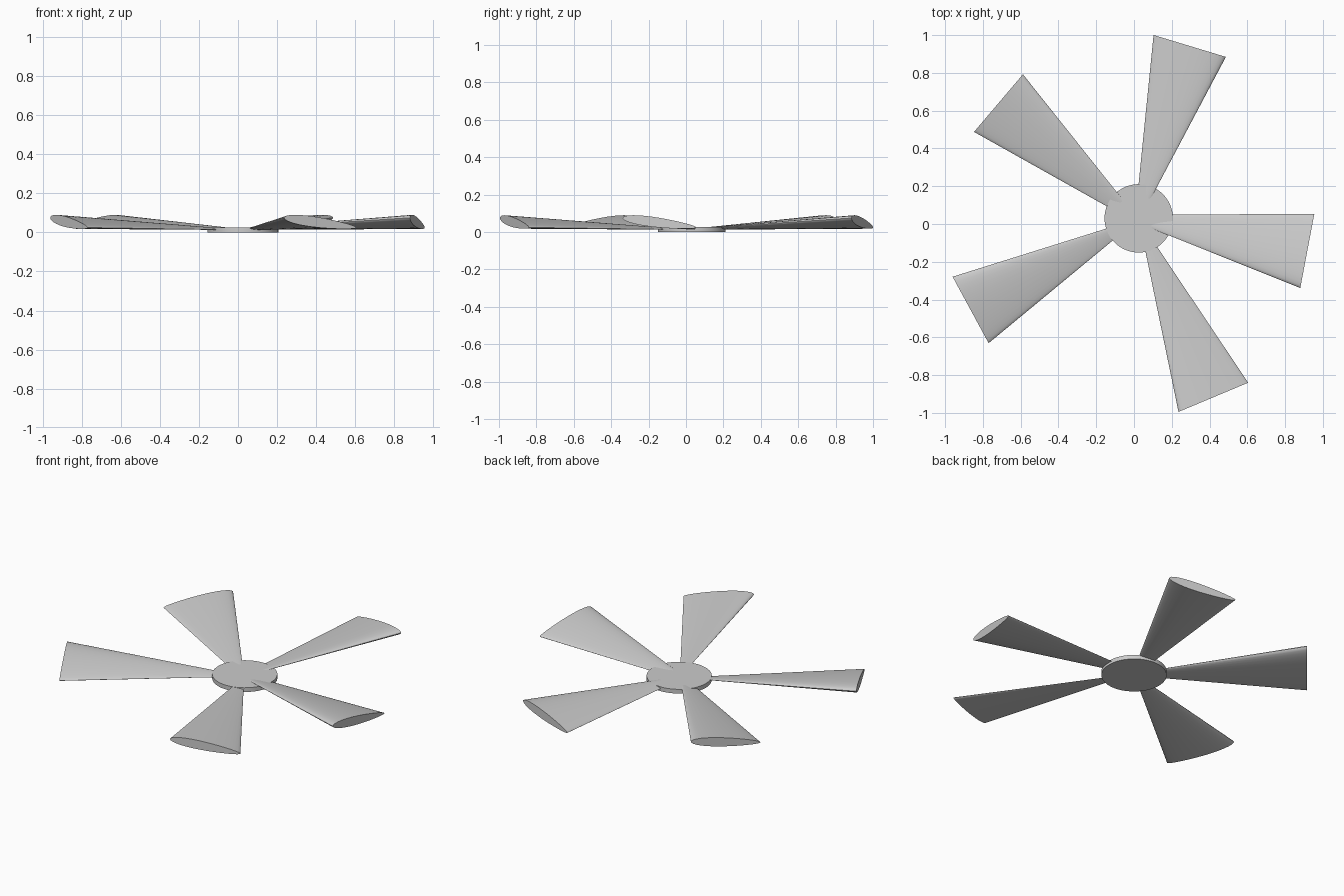
import bpy, bmesh, math
from mathutils import Vector

if "Cube" in bpy.data.objects:
    bpy.data.objects.remove(bpy.data.objects["Cube"])

HUB = (0.025, 0.03)
TAPER_LEN = 1.02          # distance from tip to the point where the blade would vanish


def finish(bm, name):
    bmesh.ops.recalc_face_normals(bm, faces=bm.faces)
    mesh = bpy.data.meshes.new(name)
    bm.to_mesh(mesh)
    bm.free()
    obj = bpy.data.objects.new(name, mesh)
    bpy.context.collection.objects.link(obj)
    bpy.ops.object.select_all(action='DESELECT')
    obj.select_set(True)
    bpy.context.view_layer.objects.active = obj
    bpy.ops.object.shade_smooth_by_angle(angle=math.radians(35))


def section(n=16):
    """Tilted teardrop section at the tip: (offset across, height)."""
    pts = []
    for i in range(2 * n):
        t = math.pi * i / n
        c, s = math.cos(t), math.sin(t)
        thick = 0.026 * s * (1 - 0.3 * c)       # fuller on the raised edge
        pts.append((0.2 * c, 0.05 - 0.025 * c + thick))
    return pts


def blade(name, a, b):
    """Tapered blade; a is the low tip corner, b the raised tip corner."""
    a, b = Vector((*a, 0)), Vector((*b, 0))
    mid, across = (a + b) / 2, (a - b).normalized()
    out = across.cross(Vector((0, 0, 1)))
    bm = bmesh.new()
    rings = []
    for k in (0.13, 1.0):
        centre = mid - out * TAPER_LEN * (1 - k)
        ring = [bm.verts.new(centre + across * u * k +
                             Vector((0, 0, 0.012 + (z - 0.012) * k)))
                for u, z in section()]
        rings.append(ring)
        bm.faces.new(ring)
    count = len(rings[0])
    for i in range(count):
        j = (i + 1) % count
        bm.faces.new((rings[0][i], rings[0][j], rings[1][j], rings[1][i]))
    finish(bm, name)


# Round hub disc
bm = bmesh.new()
bmesh.ops.create_cone(bm, cap_ends=True, segments=64, radius1=0.181,
                      radius2=0.181, depth=0.026)
bmesh.ops.translate(bm, verts=bm.verts, vec=(*HUB, 0.013))
finish(bm, "hub")

# Five unevenly spaced blades, given by their tip corners
TIPS = [((0.105, 1.0), (0.485, 0.885)),
        ((0.955, 0.055), (0.88, -0.34)),
        ((0.605, -0.84), (0.235, -0.995)),
        ((-0.77, -0.63), (-0.96, -0.28)),
        ((-0.845, 0.49), (-0.59, 0.79))]
for n, (low, high) in enumerate(TIPS, 1):
    blade(f"blade_{n}", low, high)
